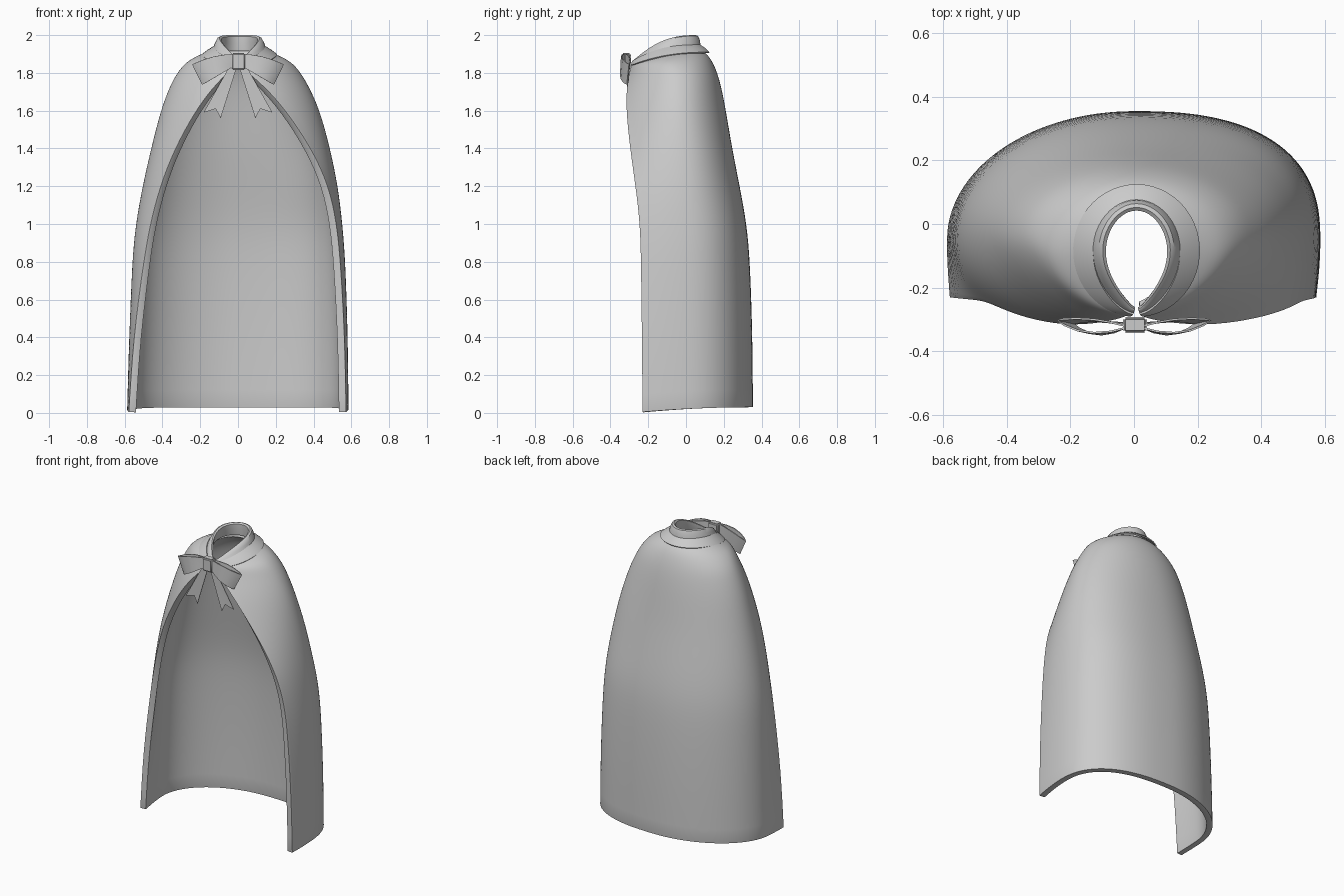
import bpy, bmesh, math

if "Cube" in bpy.data.objects:
    bpy.data.objects.remove(bpy.data.objects["Cube"])

grey = bpy.data.materials.new("cloth grey")
grey.diffuse_color = (0.6, 0.6, 0.6, 1)
grey.use_nodes = True
grey.node_tree.nodes["Principled BSDF"].inputs["Base Color"].default_value = grey.diffuse_color


def finish(ob, angle=40):
    ob.data.materials.append(grey)
    bpy.ops.object.select_all(action='DESELECT')
    ob.select_set(True)
    bpy.context.view_layer.objects.active = ob
    bpy.ops.object.convert(target='MESH')
    bpy.ops.object.shade_smooth_by_angle(angle=math.radians(angle))
    return ob


def add_mesh(name, verts, faces):
    me = bpy.data.meshes.new(name)
    me.from_pydata(verts, [], faces)
    ob = bpy.data.objects.new(name, me)
    bpy.context.collection.objects.link(ob)
    return ob


def grid(name, rows, thick, subdiv=0, mirror=False, bevel=0.0):
    """Sheet through rows of points, thickened inwards."""
    n = len(rows[0])
    faces = [(r * n + c, r * n + c + 1, (r + 1) * n + c + 1, (r + 1) * n + c)
             for r in range(len(rows) - 1) for c in range(n - 1)]
    ob = add_mesh(name, [p for row in rows for p in row], faces)
    if subdiv:
        sub = ob.modifiers.new("smooth", 'SUBSURF')
        sub.levels = subdiv
        sub.boundary_smooth = 'PRESERVE_CORNERS'
    s = ob.modifiers.new("thickness", 'SOLIDIFY')
    s.thickness, s.offset = thick, -1
    if bevel:
        b = ob.modifiers.new("hem", 'BEVEL')
        b.width, b.segments = bevel, 3
        b.limit_method, b.angle_limit = 'ANGLE', math.radians(50)
    if mirror:
        m = ob.modifiers.new("mirror", 'MIRROR')
        m.use_mirror_merge = False
    return finish(ob)


# Cape: z, half width left/right, opening left/right, back y, front y, front drop
levels = [
    (0.03, .588, .586, .578, .572, .355, -.230, .025),
    (0.40, .580, .583, .555, .566, .353, -.233, .012),
    (0.80, .563, .570, .500, .543, .340, -.238, 0),
    (1.00, .543, .554, .465, .523, .322, -.243, 0),
    (1.20, .507, .532, .413, .482, .285, -.267, 0),
    (1.40, .462, .492, .335, .390, .245, -.296, 0),
    (1.60, .412, .437, .225, .255, .212, -.317, 0),
    (1.72, .367, .382, .135, .148, .189, -.314, 0),
    (1.80, .327, .337, .065, .065, .167, -.302, .01),
    (1.87, .272, .282, .025, .025, .137, -.290, .03),
    (1.908, .202, .202, .020, .020, .102, -.282, .06),
    (1.93, .140, .140, .020, .020, .070, -.265, .07),
]


def power(v, n):
    return math.copysign(abs(v) ** (2 / n), v)


COLS = 32
rows = []
for z, wl, wr, xl, xr, yb, ye, drop in levels:
    yc = -0.05 if z < 1.85 else -0.08
    nb = 2.5 if z < 1.1 else 2.3 if z < 1.5 else 2.1   # fuller right back
    nf = 2.0 if z < 1.5 else 1.75                      # flatter front shoulders
    tr = math.acos((xr / wr) ** (nf / 2))
    tl = math.acos((xl / wl) ** (nf / 2))
    row = []
    for i in range(COLS + 1):
        t = -tr + (math.pi + tr + tl) * i / COLS
        c, s = math.cos(t), math.sin(t)
        w, te = (wr, tr) if c > 0 else (wl, tl)
        n = nf if s < 0 else nb if c > 0 else 2.0
        x = w * power(c, n)
        if s > 0:
            y = yc + (yb - yc) * power(s, n)
        else:
            y = yc + (yc - ye) / power(math.sin(te), n) * power(s, n)
        row.append((x, y, z - drop * ((yb - y) / (yb - ye)) ** 2))
    rows.append(row)
grid("cape", rows, 0.038, subdiv=2, bevel=0.01)


# Collar: half width, back y, front y, back z, front z, front narrowing
def ring(rx, yb, yf, zb, zf, egg, n=48, gap=0.1):
    pts = []
    for i in range(n + 1):
        t = -math.pi / 2 + gap + (2 * math.pi - 2 * gap) * i / n
        c, s = math.cos(t), math.sin(t)
        y = (yb + yf) / 2 + (yb - yf) / 2 * s
        k = max(0.0, (1 - s) / 2)
        pts.append((rx * c * (1 - egg * k ** 3) + 0.008, y, zb - (zb - zf) * k ** 2.4))
    return pts


grid("collar_flap", [ring(.199, .125, -.292, 1.910, 1.840, 0),
                     ring(.172, .102, -.290, 1.932, 1.852, .08),
                     ring(.140, .072, -.285, 1.952, 1.864, .25)], 0.008)
grid("collar_band", [ring(.147, .078, -.285, 1.935, 1.850, .25),
                     ring(.136, .074, -.278, 1.972, 1.866, .4),
                     ring(.124, .064, -.272, 1.996, 1.872, .5),
                     ring(.112, .052, -.268, 2.000, 1.872, .55),
                     ring(.102, .042, -.264, 1.992, 1.868, .6),
                     ring(.104, .042, -.262, 1.960, 1.855, .6),
                     ring(.116, .046, -.262, 1.915, 1.830, .5)], 0.006)

# Bow loops: flattened hollow loop, outer end slanted
path = [(0, -.330), (.2, -.343), (.45, -.350), (.7, -.345), (.9, -.330), (1, -.314),
        (.9, -.306), (.7, -.302), (.45, -.302), (.2, -.308), (0, -.316)]
loop_rows = []
for h in (0, .25, .5, .75, 1):
    row = []
    for u, y in path:
        x = .03 + u * (.16 + .053 * h)
        zb, zt = 1.83 - .093 * u, 1.90 - .055 * u + .012 * math.sin(math.pi * u)
        row.append((x, y + .012 * h * u, zb + (zt - zb) * h))
    loop_rows.append(row)
grid("bow_loop", loop_rows, 0.006, mirror=True)

# Bow knot
bm = bmesh.new()
bmesh.ops.create_cube(bm, size=1)
bmesh.ops.scale(bm, vec=(.075, .05, .09), verts=bm.verts)
bmesh.ops.translate(bm, vec=(.003, -.317, 1.86), verts=bm.verts)
bmesh.ops.bevel(bm, geom=bm.edges[:], offset=.008, segments=3, affect='EDGES')
me = bpy.data.meshes.new("bow_knot")
bm.to_mesh(me)
bm.free()
knot = bpy.data.objects.new("bow_knot", me)
bpy.context.collection.objects.link(knot)
finish(knot)

# Ribbon tails with notched ends
tail = add_mesh("ribbon_tail",
                [(.005, -.312, 1.835), (.045, -.312, 1.835), (.182, -.302, 1.59),
                 (.118, -.304, 1.61), (.092, -.306, 1.56)],
                [(0, 3, 1), (1, 3, 2), (0, 4, 3)])
sol = tail.modifiers.new("thickness", 'SOLIDIFY')
sol.thickness, sol.offset = 0.004, 0
tail.modifiers.new("mirror", 'MIRROR').use_mirror_merge = False
finish(tail)
